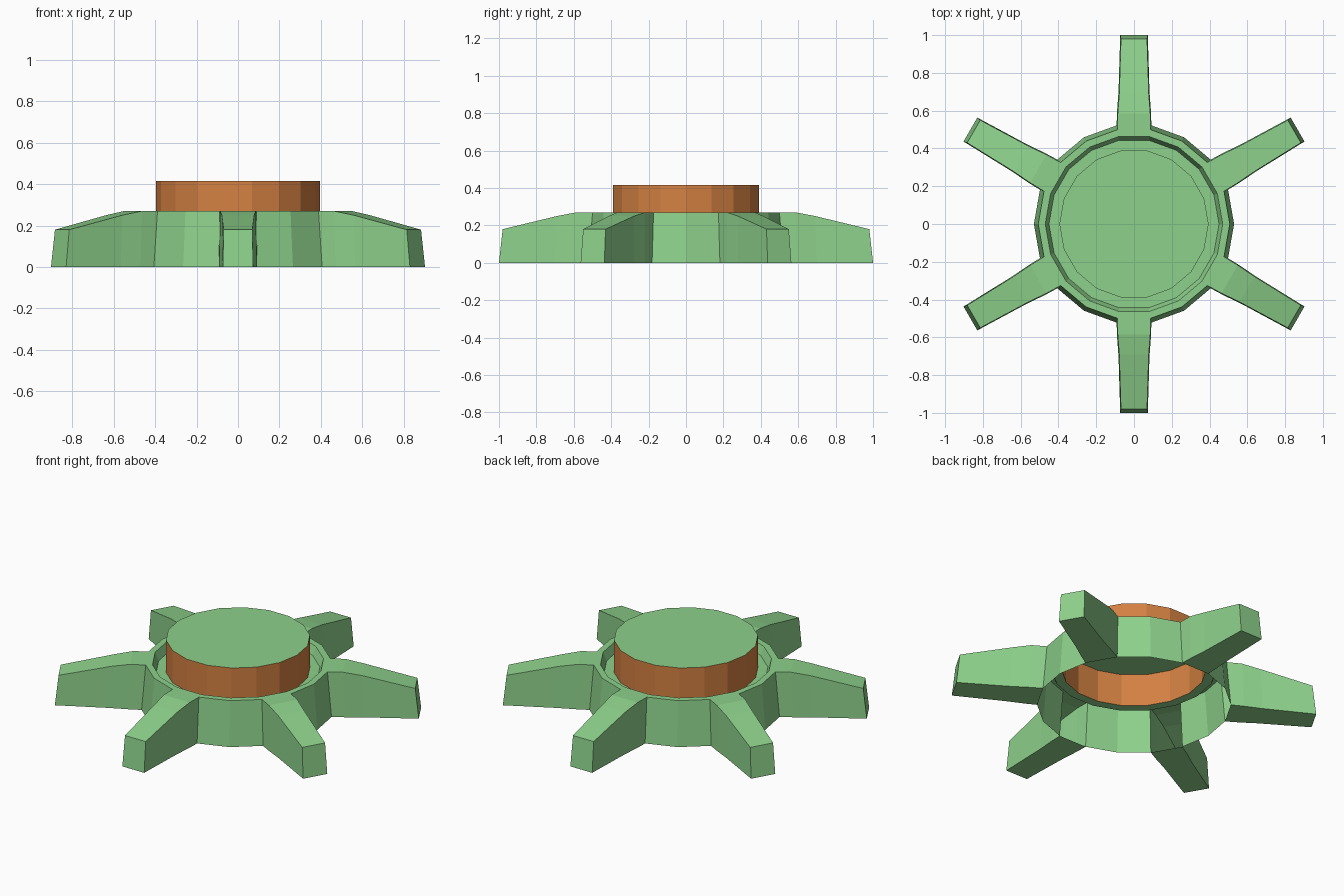
import bpy
import bmesh
from math import cos, sin, pi, radians
from mathutils import Vector

SIDES = 18
STEP = 2 * pi / SIDES
ARM_ANGLES = [radians(30 + 60 * k) for k in range(6)]

cube = bpy.data.objects.get("Cube")
if cube:
    bpy.data.objects.remove(cube, do_unlink=True)


def material(name, color):
    mat = bpy.data.materials.new(name)
    mat.use_nodes = True
    mat.diffuse_color = color
    mat.node_tree.nodes["Principled BSDF"].inputs["Base Color"].default_value = color
    return mat


def finish(bm, name, mat):
    mesh = bpy.data.meshes.new(name)
    bm.to_mesh(mesh)
    bm.free()
    mesh.materials.append(mat)
    obj = bpy.data.objects.new(name, mesh)
    bpy.context.collection.objects.link(obj)
    return obj


def lathe(bm, profile, skip=()):
    """Sweep (radius, height) points round z; skip leaves gaps in the first band."""
    rings = [[bm.verts.new((r * cos(i * STEP), r * sin(i * STEP), z))
              for i in range(SIDES)] for r, z in profile]
    for band, (low, high) in enumerate(zip(rings, rings[1:])):
        for i in range(SIDES):
            j = (i + 1) % SIDES
            if band == 0 and i in skip:
                continue
            bm.faces.new((low[i], low[j], high[j], high[i]))
    return rings


green = material("soft green", (0.27, 0.64, 0.26, 1))
orange = material("burnt orange", (0.66, 0.22, 0.055, 1))

# Hub ring: tapered wall, flat rim and sunken groove, open below and at the arms
bm = bmesh.new()
lathe(bm, [(0.53, 0), (0.507, 0.27), (0.47, 0.27), (0.45, 0.22), (0.395, 0.22)],
      skip=[int(a / STEP) for a in ARM_ANGLES])
finish(bm, "hub_ring", green)

# Drum wall and its lid
bm = bmesh.new()
lathe(bm, [(0.395, 0.22), (0.395, 0.415)])
finish(bm, "drum_wall", orange)

bm = bmesh.new()
bm.faces.new([bm.verts.new((0.395 * cos(i * STEP), 0.395 * sin(i * STEP), 0.415))
              for i in range(SIDES)])
finish(bm, "drum_lid", green)

# Arms: bottom radius, top radius, bottom half width, top half width, top height
STATIONS = [
    (0.522, 0.499, 0.092, 0.088, 0.27),
    (0.595, 0.585, 0.09, 0.086, 0.27),
    (0.70, 0.69, 0.082, 0.078, 0.25),
    (1.0, 0.98, 0.073, 0.069, 0.18),
]
for n, angle in enumerate(ARM_ANGLES):
    out = Vector((cos(angle), sin(angle), 0))
    side = Vector((-sin(angle), cos(angle), 0))
    up = Vector((0, 0, 1))
    bm = bmesh.new()
    loops = []
    for rb, rt, wb, wt, z in STATIONS:
        corners = [out * rb - side * wb, out * rb + side * wb,
                   out * rt + side * wt + up * z, out * rt - side * wt + up * z]
        loops.append([bm.verts.new(c) for c in corners])
    for a, b in zip(loops, loops[1:]):
        for k in range(4):
            m = (k + 1) % 4
            bm.faces.new((a[k], a[m], b[m], b[k]))
    bm.faces.new(loops[-1])
    finish(bm, f"arm_{n + 1}", green)
